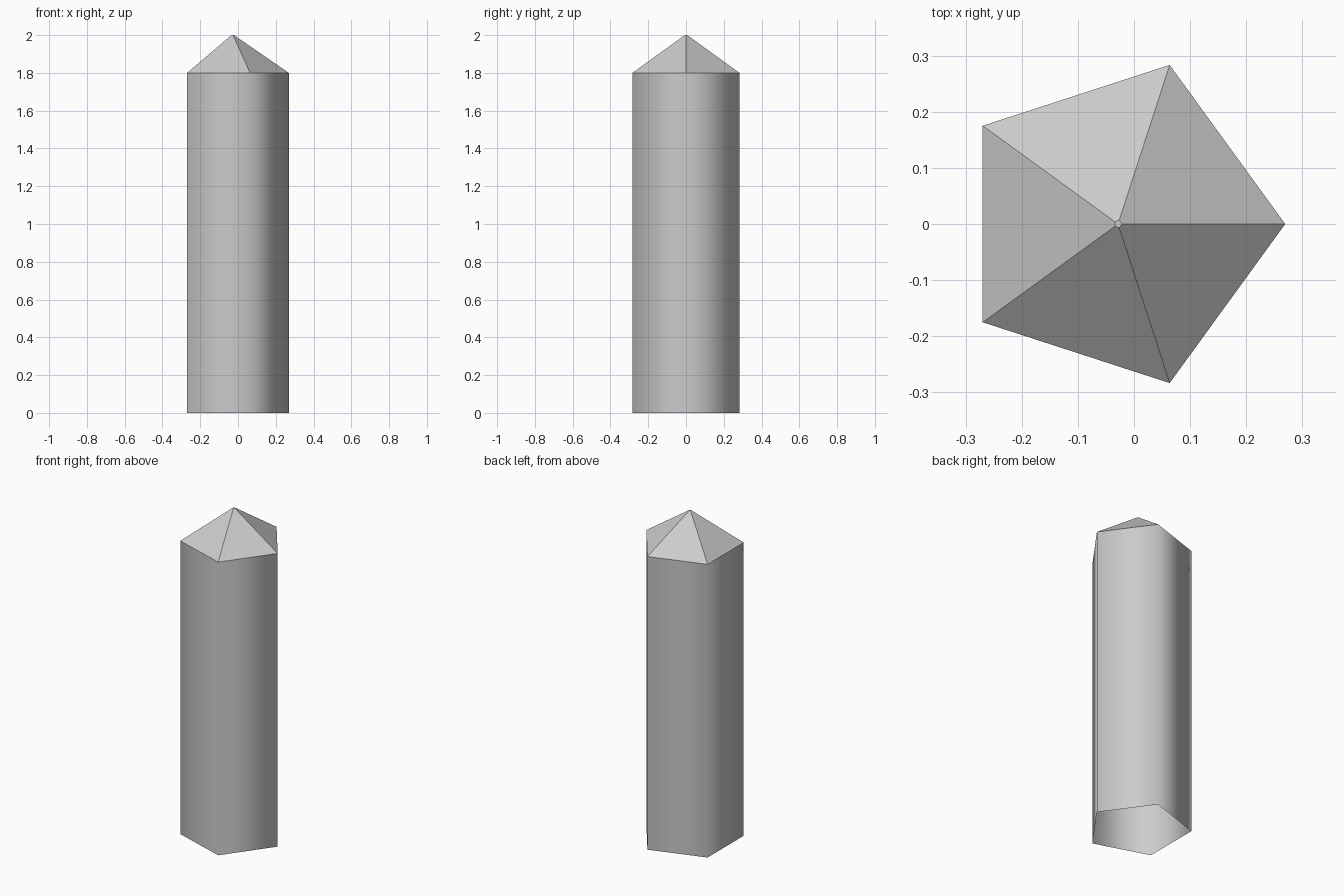
import bpy, bmesh, math

if "Cube" in bpy.data.objects:
    bpy.data.objects.remove(bpy.data.objects["Cube"])

SIDES = 5
RADIUS = 0.298
CENTRE_X = -0.0285


def ring(bm, radius, z):
    return [bm.verts.new((CENTRE_X + radius * math.cos(math.tau * i / SIDES),
                          radius * math.sin(math.tau * i / SIDES), z))
            for i in range(SIDES)]


def frustum(name, r_low, z_low, r_high, z_high, smooth=False, cap=False):
    bm = bmesh.new()
    low, high = ring(bm, r_low, z_low), ring(bm, r_high, z_high)
    for i in range(SIDES):
        j = (i + 1) % SIDES
        face = bm.faces.new((low[i], low[j], high[j], high[i]))
        face.smooth = smooth
    if cap:
        bm.faces.new(high)
    mesh = bpy.data.meshes.new(name)
    bm.to_mesh(mesh)
    bm.free()
    obj = bpy.data.objects.new(name, mesh)
    bpy.context.collection.objects.link(obj)
    return obj


# Smooth-shaded pentagonal post, open underneath
frustum("post_shaft", RADIUS, 0.0, RADIUS, 1.8, smooth=True)

# Flat-faceted point with a tiny blunt end
frustum("post_point", RADIUS, 1.8, 0.007, 2.0, cap=True)
